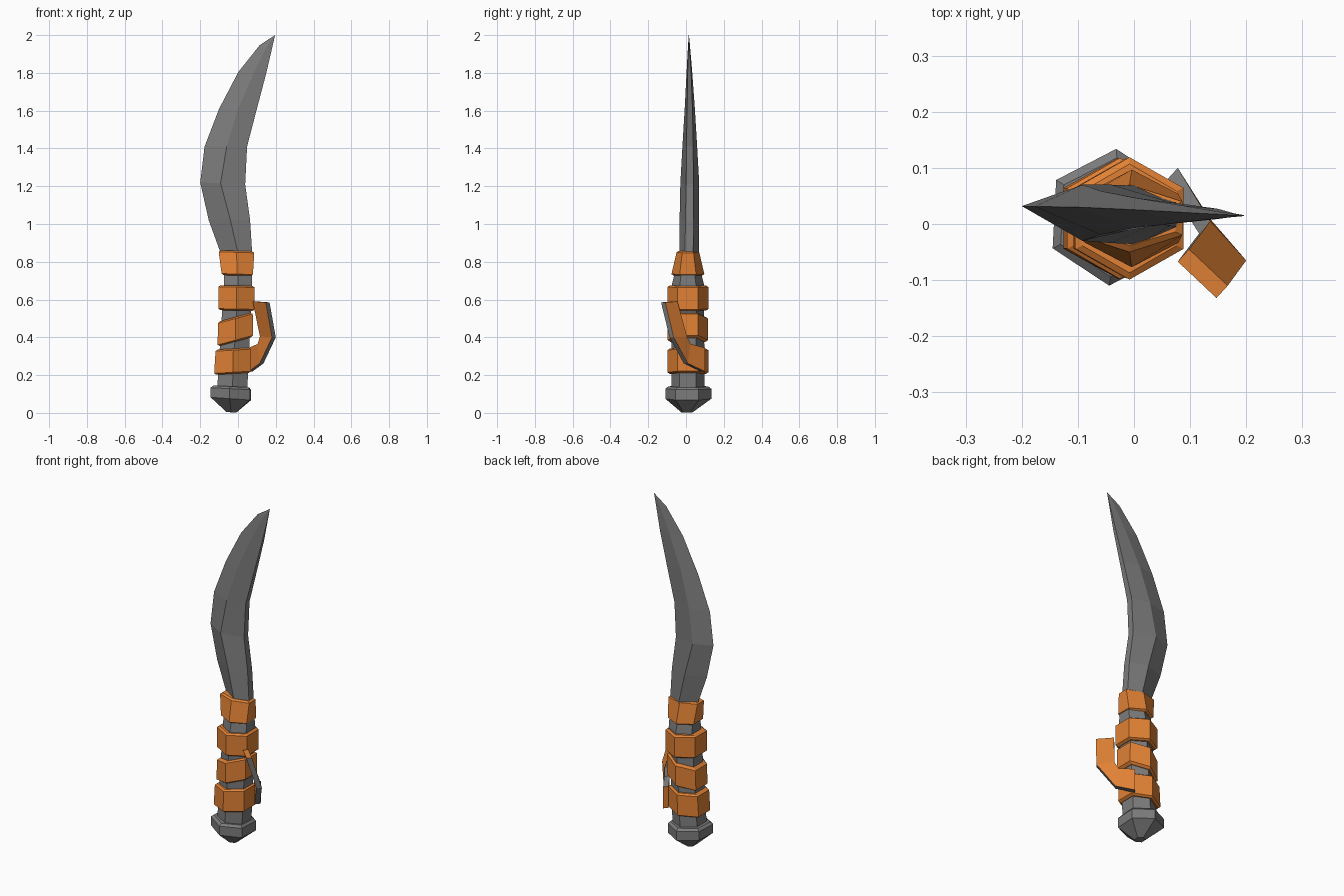
import bpy
from math import sin, cos, radians

orange = bpy.data.materials.new("orange_wrap")
orange.diffuse_color = (0.75, 0.22, 0.035, 1)
steel = bpy.data.materials.new("dark_steel")
steel.diffuse_color = (0.2, 0.2, 0.2, 1)


def loft(name, rings, mats=(steel,), side_mats=None):
    """Join equal-length rings of points into a closed solid."""
    n = len(rings[0])
    verts = [p for r in rings for p in r]
    faces, idx = [], []
    for i in range(len(rings) - 1):
        for j in range(n):
            k = (j + 1) % n
            faces.append((i * n + j, i * n + k, (i + 1) * n + k, (i + 1) * n + j))
            idx.append(side_mats[j] if side_mats else 0)
    faces += [tuple(reversed(range(n))), tuple(range(len(verts) - n, len(verts)))]
    idx += [0, 0]
    me = bpy.data.meshes.new(name)
    me.from_pydata(verts, [], faces)
    for m in mats:
        me.materials.append(m)
    me.polygons.foreach_set("material_index", idx)
    ob = bpy.data.objects.new(name, me)
    bpy.context.collection.objects.link(ob)
    return ob


def hexagon(cx, cy, z, half_w, ry, tilt=0.0, rot=0.0):
    """Six-sided ring with corners toward +y/-y; tilt raises the +x side."""
    pts = []
    for k in range(6):
        a = radians(90 + 60 * k + rot)
        dx = half_w / cos(radians(30)) * cos(a)
        pts.append((cx + dx, cy + ry * sin(a), z + tilt * dx))
    return pts


def band(name, bottom, top, tilt):
    """Chamfered hexagonal wrap; ends are (cx, z, half_w, ry)."""
    c, rings = 0.012, []
    for (cx, z, w, r), s in ((bottom, 1), (top, -1)):
        pair = [hexagon(cx, 0.01, z, w - c, r - c, tilt),
                hexagon(cx, 0.01, z + s * 0.008, w, r, tilt)]
        rings += pair if s == 1 else pair[::-1]
    loft(name, rings, [orange])


# Grip core, leaning slightly toward +x
loft("grip", [hexagon(-0.032, 0.01, 0.1, 0.08, 0.088),
              hexagon(0.0, 0.01, 0.68, 0.075, 0.085),
              hexagon(0.0, 0.01, 0.74, 0.075, 0.07),
              hexagon(0.0, 0.01, 0.84, 0.075, 0.045)])

# Pommel
loft("pommel", [hexagon(-0.035, 0.005, 0.003, 0.025, 0.03, -0.06, -3),
                hexagon(-0.038, 0.012, 0.075, 0.104, 0.122, -0.07, -3),
                hexagon(-0.038, 0.012, 0.128, 0.104, 0.122, -0.05, -3),
                hexagon(-0.036, 0.012, 0.14, 0.092, 0.106, -0.05, -3)])

# Wraps around the grip
band("wrap_1", (-0.028, 0.207, 0.098, 0.108), (-0.025, 0.34, 0.094, 0.108), 0.06)
band("wrap_2", (-0.014, 0.377, 0.094, 0.107), (-0.014, 0.507, 0.092, 0.107), 0.27)
band("wrap_3", (-0.008, 0.542, 0.096, 0.109), (-0.008, 0.674, 0.096, 0.109), -0.02)
band("wrap_collar", (-0.004, 0.727, 0.083, 0.087), (-0.008, 0.858, 0.094, 0.06), -0.03)

# Loose strap end: outer corners per station, thickened inward
strap = [((0.078, 0.1, 0.345), (0.078, 0.1, 0.22)),
         ((0.124, 0.024, 0.365), (0.135, 0.01, 0.262)),
         ((0.136, 0.005, 0.405), (0.20, -0.065, 0.40)),
         ((0.098, -0.045, 0.59), (0.167, -0.11, 0.585))]
rings = []
for a, b in strap:
    ia, ib = [(p[0] - 0.02, p[1] - 0.022, p[2]) for p in (a, b)]
    rings.append([a, ia, ib, b])
loft("loose_strap", rings, [orange, steel], [1, 0, 1, 0])

# Blade: five-sided section with one cutting edge, two ridges and a flat spine
blade = [  # edge x, edge z, ridge x, spine x, spine z, mid y, ridge half, spine half
    (-0.075, 0.80, 0.01, 0.078, 0.80, 0.016, 0.052, 0.022),
    (-0.155, 1.02, -0.04, 0.064, 1.02, 0.018, 0.052, 0.021),
    (-0.20, 1.22, -0.092, 0.038, 1.21, 0.020, 0.050, 0.019),
    (-0.177, 1.41, -0.06, 0.048, 1.41, 0.020, 0.039, 0.018),
    (-0.10, 1.61, 0.0, 0.10, 1.61, 0.020, 0.027, 0.014),
    (0.002, 1.805, 0.085, 0.15, 1.80, 0.018, 0.015, 0.009),
    (0.115, 1.947, 0.15, 0.178, 1.92, 0.016, 0.006, 0.003),
    (0.193, 1.998, 0.195, 0.196, 2.0, 0.015, 0.001, 0.0005)]
rings = []
for ex, ez, rx, sx, sz, y, rh, sh in blade:
    rz = (ez + sz) / 2
    rings.append([(ex, y + 0.012 * (sx - ex) / 0.24, ez), (rx, y - rh, rz),
                  (sx, y - sh, sz), (sx, y + sh, sz), (rx, y + rh, rz)])
loft("blade", rings)
